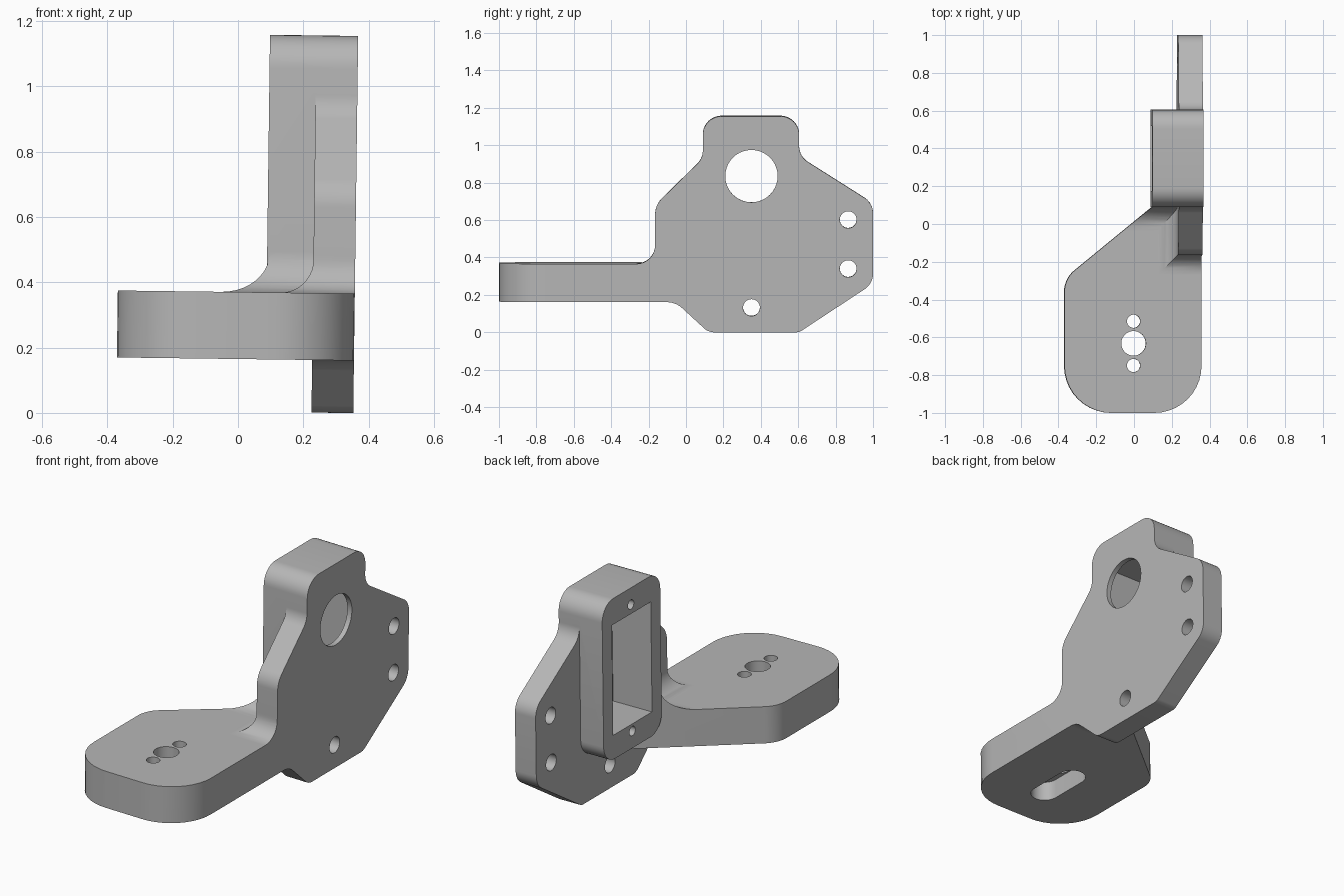
import bpy, bmesh, math
from mathutils import Vector

cube = bpy.data.objects.get("Cube")
if cube:
    bpy.data.objects.remove(cube, do_unlink=True)

metal = bpy.data.materials.new("light_grey_metal")
metal.use_nodes = True
GREY = (0.47, 0.47, 0.47, 1)
metal.diffuse_color = GREY
metal.node_tree.nodes["Principled BSDF"].inputs["Base Color"].default_value = GREY


def rounded(corners, steps=10):
    """Turn (u, v, radius) corners into an outline with filleted corners."""
    out = []
    for i, (u, v, r) in enumerate(corners):
        p = Vector((u, v))
        if r == 0:
            out.append(p)
            continue
        a = (Vector(corners[i - 1][:2]) - p).normalized()
        b = (Vector(corners[(i + 1) % len(corners)][:2]) - p).normalized()
        half = a.angle(b) / 2
        centre = p + (a + b).normalized() * r / math.sin(half)
        start = p + a * r / math.tan(half) - centre
        end = p + b * r / math.tan(half) - centre
        sweep = math.pi - 2 * half
        for k in range(steps + 1):
            t = k / steps
            out.append(centre + (start * math.sin((1 - t) * sweep)
                                 + end * math.sin(t * sweep)) / math.sin(sweep))
    return out


def prism(name, axis, corners, low, high):
    """Extrude a rounded outline along an axis."""
    place = {"x": lambda u, v, w: (w, u, v),
             "y": lambda u, v, w: (u, w, v),
             "z": lambda u, v, w: (u, v, w)}[axis]
    bm = bmesh.new()
    pts = rounded(corners)
    rings = [[bm.verts.new(place(p.x, p.y, w)) for p in pts] for w in (low, high)]
    n = len(pts)
    bm.faces.new(rings[0])
    bm.faces.new(rings[1])
    for i in range(n):
        j = (i + 1) % n
        bm.faces.new((rings[0][i], rings[0][j], rings[1][j], rings[1][i]))
    bmesh.ops.remove_doubles(bm, verts=bm.verts, dist=0.0005)
    bmesh.ops.recalc_face_normals(bm, faces=bm.faces)
    mesh = bpy.data.meshes.new(name)
    bm.to_mesh(mesh)
    bm.free()
    mesh.materials.append(metal)
    obj = bpy.data.objects.new(name, mesh)
    bpy.context.collection.objects.link(obj)
    return obj


def combine(target, tool, operation):
    """Apply a boolean and drop the tool."""
    mod = target.modifiers.new("combine", "BOOLEAN")
    mod.operation, mod.solver, mod.object = operation, "EXACT", tool
    bpy.context.view_layer.objects.active = target
    bpy.ops.object.modifier_apply(modifier=mod.name)
    bpy.data.objects.remove(tool, do_unlink=True)


def slot(name, axis, u, v, r, low, high, stretch=0):
    """Round or elongated cutter, stretched along its second coordinate."""
    h = r + stretch
    q = r * 0.999
    return prism(name, axis, [(u - r, v - h, q), (u + r, v - h, q),
                              (u + r, v + h, q), (u - r, v + h, q)], low, high)


INNER, OUTER, BOX = 0.225, 0.353, 0.083
BOTTOM, TOP = 0.161, 0.366

# Upright side plate
body = prism("bracket_body", "x", [
    (-0.165, BOTTOM, 0), (-0.055, BOTTOM, 0.12), (0.12, 0, 0.08), (0.605, 0, 0.06),
    (1, 0.26, 0.1), (1, 0.69, 0.1), (0.605, 0.94, 0.1), (0.605, 1.155, 0.1),
    (0.09, 1.155, 0.1), (0.09, 0.93, 0.1), (-0.165, 0.68, 0.12)], INNER, OUTER)

# Rounded motor box on the inner side of the plate
combine(body, prism("motor_box", "x", [
    (0.09, 0.26, 0.1), (0.605, 0.26, 0.1),
    (0.605, 1.155, 0.1), (0.09, 1.155, 0.1)], BOX, OUTER), "UNION")

# Flat mounting platform with a slanted rear edge
platform_outline = [(OUTER, -1, 0.25), (OUTER, 0.305, 0),
                    (-0.373, -0.29, 0.15), (-0.373, -1, 0.25)]
combine(body, prism("platform", "z", platform_outline, BOTTOM, TOP), "UNION")

# Fillet from the platform up to the plate, mitred around its front corner
blend = prism("plate_fillet", "x", [
    (-0.27, 0.3, 0), (-0.27, TOP, 0), (-0.165, TOP, 0.1),
    (-0.165, 0.48, 0), (0.11, 0.48, 0), (0.11, 0.3, 0)], 0.1, OUTER)
combine(blend, prism("side_fillet", "y", [
    (0.12, 0.3, 0), (0.12, TOP, 0), (INNER, TOP, 0.1),
    (INNER, 0.5, 0), (OUTER, 0.5, 0), (OUTER, 0.3, 0)], -0.3, 0.2), "INTERSECT")
combine(body, blend, "UNION")

# Fillet from the platform up to the box, trimmed by the slanted edge
blend = prism("box_fillet", "x", [
    (-0.04, 0.3, 0), (-0.04, TOP, 0), (0.09, TOP, 0.12),
    (0.09, 0.49, 0), (0.15, 0.49, 0), (0.15, 0.3, 0)], -0.2, OUTER)
combine(blend, prism("trim", "z", platform_outline, 0.2, 0.6), "INTERSECT")
combine(body, blend, "UNION")

# Pocket, shaft opening and screw holes in the box
combine(body, prism("pocket", "x", [
    (0.175, 0.395, 0), (0.52, 0.395, 0), (0.52, 1.01, 0), (0.175, 1.01, 0)],
    0, 0.325), "DIFFERENCE")
combine(body, slot("shaft_hole", "x", 0.35, 0.835, 0.14, 0.3, 0.5), "DIFFERENCE")
for z in (0.355, 1.062):
    combine(body, slot("box_screw_hole", "x", 0.35, z, 0.026, 0, 0.2), "DIFFERENCE")

# Bolt holes through the plate
for y, z in ((0.35, 0.132), (0.867, 0.34), (0.867, 0.602)):
    combine(body, slot("plate_hole", "x", y, z, 0.045, 0.1, 0.5), "DIFFERENCE")

# Platform holes with an elongated recess underneath
combine(body, slot("recess", "z", -0.007, -0.632, 0.075, 0, 0.27, 0.11), "DIFFERENCE")
for offset, r in ((-0.117, 0.035), (0, 0.065), (0.117, 0.035)):
    combine(body, slot("platform_hole", "z", -0.007, -0.632 + offset, r, 0.2, 0.5),
            "DIFFERENCE")

# Slight lean of the whole part, then smooth the rounded faces
body.rotation_euler.y = 0.013
body.location.z = 0.004
bpy.ops.object.select_all(action="DESELECT")
body.select_set(True)
bpy.context.view_layer.objects.active = body
bpy.ops.object.shade_smooth_by_angle(angle=math.radians(30))
